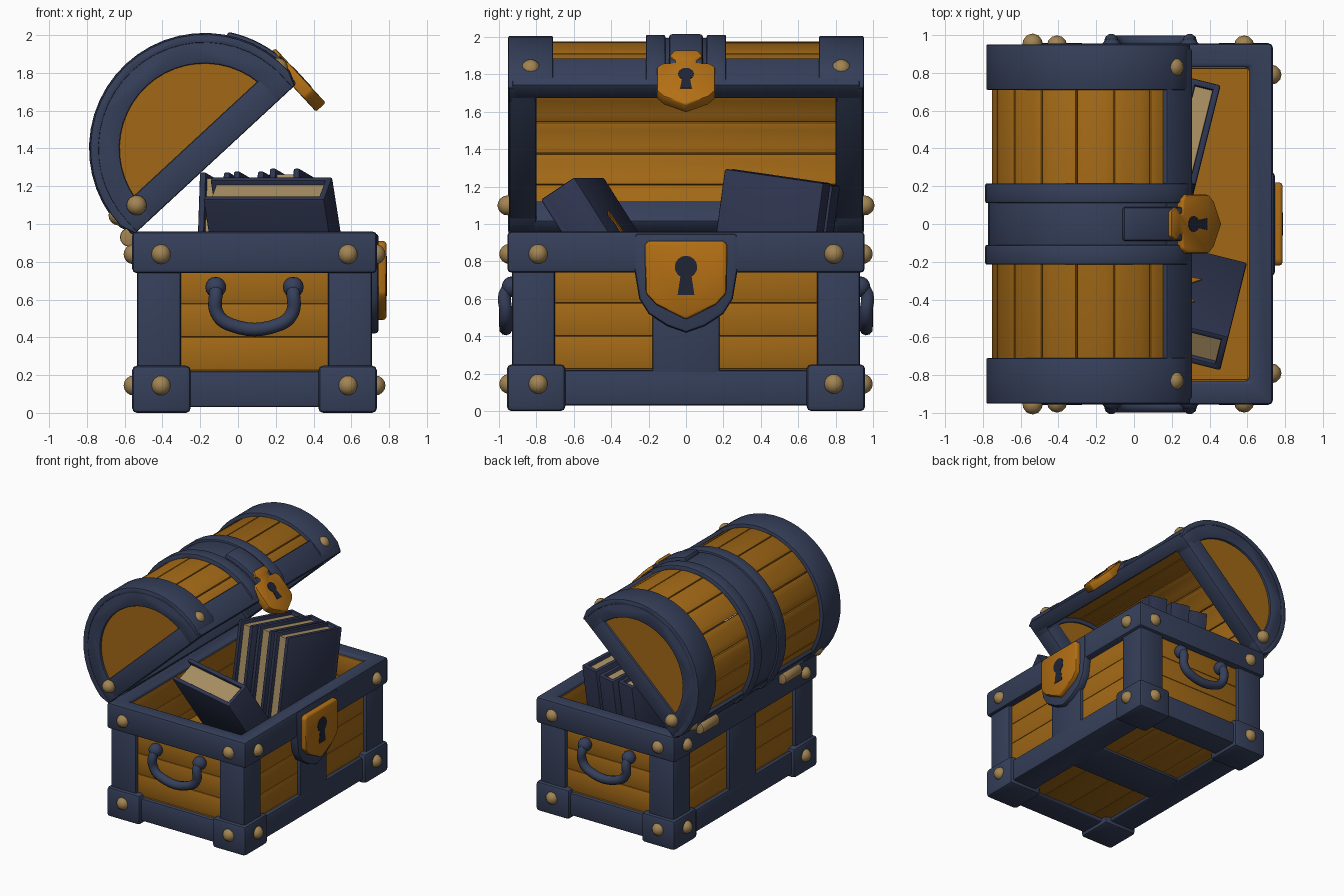
import bpy, bmesh, math
from mathutils import Matrix, Vector

cube = bpy.data.objects.get("Cube")
if cube:
    bpy.data.objects.remove(cube)


def material(name, rgb):
    m = bpy.data.materials.new(name)
    m.use_nodes = True
    m.diffuse_color = (*rgb, 1)
    m.node_tree.nodes["Principled BSDF"].inputs["Base Color"].default_value = (*rgb, 1)
    return m


WOOD = material("warm wood", (0.36, 0.14, 0.008))
GOLD = material("gold", (0.45, 0.16, 0.007))
BLUE = material("navy metal", (0.036, 0.05, 0.102))
COVER = material("dark book cover", (0.028, 0.036, 0.08))
TAN = material("tan brass", (0.36, 0.23, 0.085))
PAGE = material("paper", (0.4, 0.28, 0.125))
DARK = material("keyhole dark", (0.014, 0.018, 0.035))

# Frame of the open lid: chord along local x, dome along local z
LID = Matrix.Translation((-0.1225, 0, 1.341)) @ Matrix.Rotation(math.radians(-42.8), 4, "Y")
ID = Matrix.Identity(4)
parts = []


def finish(name, bm, mat, bevel=0.0, m=ID):
    bmesh.ops.recalc_face_normals(bm, faces=bm.faces)
    if bevel:
        sharp = [e for e in bm.edges if len(e.link_faces) == 2 and e.calc_face_angle(0) > 0.7]
        bmesh.ops.bevel(bm, geom=sharp, offset=bevel, segments=2, profile=0.5,
                        affect="EDGES", clamp_overlap=True)
    bm.transform(m)
    me = bpy.data.meshes.new(name)
    bm.to_mesh(me)
    bm.free()
    me.materials.append(mat)
    ob = bpy.data.objects.new(name, me)
    bpy.context.collection.objects.link(ob)
    parts.append(ob)
    return ob


PLACE = {"x": lambda a, b, t: (t, a, b), "y": lambda a, b, t: (a, t, b), "z": lambda a, b, t: (a, b, t)}


def prism(name, pts, lo, hi, axis, mat, bevel=0.012, m=ID):
    bm = bmesh.new()
    a, b = [[bm.verts.new(PLACE[axis](*p, t)) for p in pts] for t in (lo, hi)]
    n = len(pts)
    bm.faces.new(a)
    bm.faces.new(b[::-1])
    for i in range(n):
        bm.faces.new((a[i], a[(i + 1) % n], b[(i + 1) % n], b[i]))
    return finish(name, bm, mat, bevel, m)


def box(name, x, y, z, mat, bevel=0.015, m=ID):
    rect = [(x[0], y[0]), (x[1], y[0]), (x[1], y[1]), (x[0], y[1])]
    return prism(name, rect, z[0], z[1], "z", mat, bevel, m)


def frame(name, out, inn, lo, hi, mat, bevel):
    """Rectangular ring; out and inn are (x0, x1, half_y)."""
    bm = bmesh.new()
    loops = [[bm.verts.new((r[i], s * r[2], z)) for i, s in ((0, -1), (1, -1), (1, 1), (0, 1))]
             for r, z in ((out, lo), (out, hi), (inn, hi), (inn, lo))]
    for j in range(4):
        p, q = loops[j], loops[(j + 1) % 4]
        for i in range(4):
            bm.faces.new((p[i], p[(i + 1) % 4], q[(i + 1) % 4], q[i]))
    return finish(name, bm, mat, bevel)


def ball(name, pos, r, mat, m=ID):
    bm = bmesh.new()
    bmesh.ops.create_uvsphere(bm, u_segments=12, v_segments=8, radius=r)
    bmesh.ops.translate(bm, verts=bm.verts, vec=pos)
    return finish(name, bm, mat, 0, m)


def arc(r, a0=0, a1=180, n=24, c=0.08):
    return [(r * math.cos(t), c + r * math.sin(t))
            for t in (math.radians(a0 + (a1 - a0) * i / n) for i in range(n + 1))]


def arch(r, inner):
    """Open dome section with straight feet."""
    return ([(r - 0.03, 0)] + arc(r) + [(0.03 - r, 0)] +
            [(-inner, 0)] + arc(inner)[::-1] + [(inner, 0)])


def mirrored(half):
    return half + [(-a, b) for a, b in half[::-1] if a > 0]


def keyhole(name, x, z, s, m=ID):
    pts = [(s * a, z + s * (b - 0.08)) for a, b in arc(0.06, -60, 240, 14)]
    pts += [(-0.045 * s, z - 0.15 * s), (0.045 * s, z - 0.15 * s)]
    prism(name, pts, x, x + 0.005, "x", DARK, 0, m)


# Body planks, floor and underside
CX = 0.0875
for i in range(5):
    z = (0.05 + 0.176 * i, 0.05 + 0.176 * (i + 1))
    for s in (-1, 1):
        box("end_plank", (-0.5, 0.675), sorted((s * 0.82, s * 0.9)), z, WOOD, 0.007)
        box("side_plank", sorted((CX + s * 0.512, CX + s * 0.592)), (-0.89, 0.89), z, WOOD, 0.007)
box("chest_floor", (-0.45, 0.62), (-0.84, 0.84), (0.46, 0.5), WOOD, 0)
for i in range(4):
    box("bottom_plank", (-0.4 + i * 0.245, -0.155 + i * 0.245), (-0.8, 0.8), (0.055, 0.09), WOOD, 0.005)
box("bottom_strap", (-0.4, 0.58), (-0.18, 0.18), (0.035, 0.08), BLUE)

# Metal frame of the body
frame("top_rail", (-0.56, 0.735, 0.955), (-0.43, 0.61, 0.83), 0.74, 0.96, BLUE, 0.022)
frame("bottom_rail", (-0.535, 0.71, 0.93), (-0.3, 0.48, 0.7), 0.03, 0.22, BLUE, 0.015)
for sx in (-1, 1):
    box("centre_strap", sorted((CX + sx * 0.57, CX + sx * 0.622)), (-0.18, 0.18), (0.1, 0.8), BLUE)
    for sy in (-1, 1):
        ell = [(0.622, 0.93), (0.39, 0.93), (0.39, 0.86), (0.55, 0.86), (0.55, 0.7), (0.622, 0.7)]
        prism("corner_post", [(CX + sx * a, sy * b) for a, b in ell], 0.1, 0.8, "z", BLUE, 0.015)
        box("corner_cap", sorted((CX + sx * 0.338, CX + sx * 0.648)),
            sorted((sy * 0.645, sy * 0.957)), (0, 0.25), BLUE, 0.025)
        for z in (0.145, 0.84):
            ball("end_rivet", (CX + sx * 0.495, sy * 0.945, z), 0.053, TAN)
            ball("side_rivet", (CX + sx * 0.64, sy * 0.79, z), 0.053, TAN)

# Side handles
for s in (-1, 1):
    cu = bpy.data.curves.new("handle", "CURVE")
    cu.dimensions = "3D"
    cu.bevel_depth = 0.036
    cu.bevel_resolution = 3
    cu.resolution_u = 6
    half = [(0.205, 0.9, 0.67), (0.205, 0.96, 0.64), (0.2, 0.963, 0.53), (0.13, 0.963, 0.468)]
    path = half + [(-a, y, z) for a, y, z in half[::-1]]
    sp = cu.splines.new("BEZIER")
    sp.bezier_points.add(len(path) - 1)
    for p, (a, y, z) in zip(sp.bezier_points, path):
        p.co = (CX + a, s * y, z)
        p.handle_left_type = p.handle_right_type = "AUTO"
    tmp = bpy.data.objects.new("handle_path", cu)
    bpy.context.collection.objects.link(tmp)
    bm = bmesh.new()
    bm.from_mesh(tmp.evaluated_get(bpy.context.evaluated_depsgraph_get()).to_mesh())
    bpy.data.objects.remove(tmp)
    finish("handle", bm, BLUE)
    for sx in (-1, 1):
        ball("handle_boss", (CX + sx * 0.205, s * 0.93, 0.665), 0.055, BLUE)

# Front lock
prism("lock_backing", mirrored([(0, 0.42), (0.1, 0.455), (0.2, 0.52), (0.25, 0.6), (0.275, 0.75), (0.275, 0.95)]),
      0.66, 0.745, "x", BLUE, 0.02)
prism("front_lock", mirrored([(0, 0.49), (0.16, 0.57), (0.215, 0.63), (0.22, 0.89), (0.2, 0.91)]),
      0.72, 0.785, "x", GOLD, 0.018)
keyhole("front_keyhole", 0.783, 0.77, 1.0)

# Lid dome planks
for i in range(9):
    a0, a1 = i * 20 + 0.3, i * 20 + 19.7
    prism("lid_plank", arc(0.575, a0, a1, 4) + arc(0.485, a0, a1, 4)[::-1], -0.82, 0.82, "y", WOOD, 0.006, LID)

# Lid end bands, end panels, rails and rivets
for s in (-1, 1):
    prism("lid_end_band", arch(0.605, 0.56), *sorted((s * 0.71, s * 0.95)), "y", BLUE, 0.015, LID)
    prism("lid_end_ring", arch(0.598, 0.45), *sorted((s * 0.8, s * 0.945)), "y", BLUE, 0.01, LID)
    box("lid_end_bar", (-0.5, 0.5), sorted((s * 0.8, s * 0.945)), (0, 0.15), BLUE, 0.012, LID)
    prism("lid_end_panel", [(0.47, 0.1)] + arc(0.47) + [(-0.47, 0.1)],
          *sorted((s * 0.81, s * 0.925)), "y", WOOD, 0, LID)
    box("lid_rail", sorted((s * 0.48, s * 0.592)), (-0.93, 0.93), (0, 0.2), BLUE, 0.015, LID)
    ball("lid_end_rivet", (-0.468, s * 0.955, 0.104), 0.053, TAN, LID)
    for u in (-0.575, 0.575):
        ball("lid_rivet", (u, s * 0.83, 0.13), 0.053, TAN, LID)
    prism("lid_ridge", arch(0.612, 0.56), *sorted((s * 0.11, s * 0.215)), "y", BLUE, 0.015, LID)
prism("lid_centre_band", arch(0.595, 0.56), -0.15, 0.15, "y", BLUE, 0.01, LID)
prism("hasp_tab", arc(0.63, 2, 36, 8) + arc(0.57, 2, 36, 8)[::-1], -0.09, 0.09, "y", BLUE, 0.015, LID)

# Lid lock
prism("lid_lock", mirrored([(0, -0.18), (0.12, -0.12), (0.155, -0.08), (0.155, 0.09), (0.13, 0.12), (0.055, 0.125),
                            (0.055, 0.145), (0.09, 0.17), (0.065, 0.215), (0, 0.215)]),
      0.565, 0.635, "x", GOLD, 0.012, LID)
keyhole("lid_keyhole", 0.633, 0.04, 0.7, LID)

# Hinges
for y in (-0.55, 0.55):
    prism("hinge", arc(0.05, 0, 337.5, 15, 0.93), y - 0.11, y + 0.11, "y", TAN, 0.008,
          Matrix.Translation((-0.575, 0, 0)))


# Books: local x is width, y is thickness, z is height
def book(w, t, h, m):
    for s in (-1, 1):
        box("book_cover", (-w / 2, w / 2), sorted((s * (t / 2 - 0.035), s * t / 2)), (-h / 2, h / 2), COVER, 0.01, m)
    box("book_spine", (w / 2 - 0.035, w / 2), (-t / 2, t / 2), (-h / 2, h / 2), COVER, 0.01, m)
    box("book_pages", (0.03 - w / 2, w / 2 - 0.02), (0.03 - t / 2, t / 2 - 0.03),
        (0.03 - h / 2, h / 2 - 0.03), PAGE, 0, m)


def turn(deg, axis):
    return Matrix.Rotation(math.radians(deg), 4, axis)


leaning = Matrix.Translation((0.207, -0.41, 0.875)) @ turn(-14, "Z") @ turn(33, "X")
book(0.66, 0.22, 0.75, leaning)
clasp = [(0.05, 0.16), (0.11, 0.13), (0.07, 0.08), (0.07, -0.04), (0.12, -0.1), (0.04, -0.09), (0.02, 0.05)]
prism("book_emblem", clasp, 0.108, 0.117, "y", GOLD, 0, leaning)
for x, y, z in ((0.3, 0.44, 0.885), (0.11, 0.49, 0.87), (-0.07, 0.49, 0.865)):
    book(0.55, 0.165, 0.75, Matrix.Translation((x, y, z)) @ turn(-14, "Z") @ turn(-8, "X") @ turn(90, "Z"))

# Smooth shading with sharp edges kept
bpy.ops.object.select_all(action="DESELECT")
for ob in parts:
    ob.select_set(True)
bpy.context.view_layer.objects.active = parts[0]
bpy.ops.object.shade_smooth_by_angle(angle=math.radians(40))
